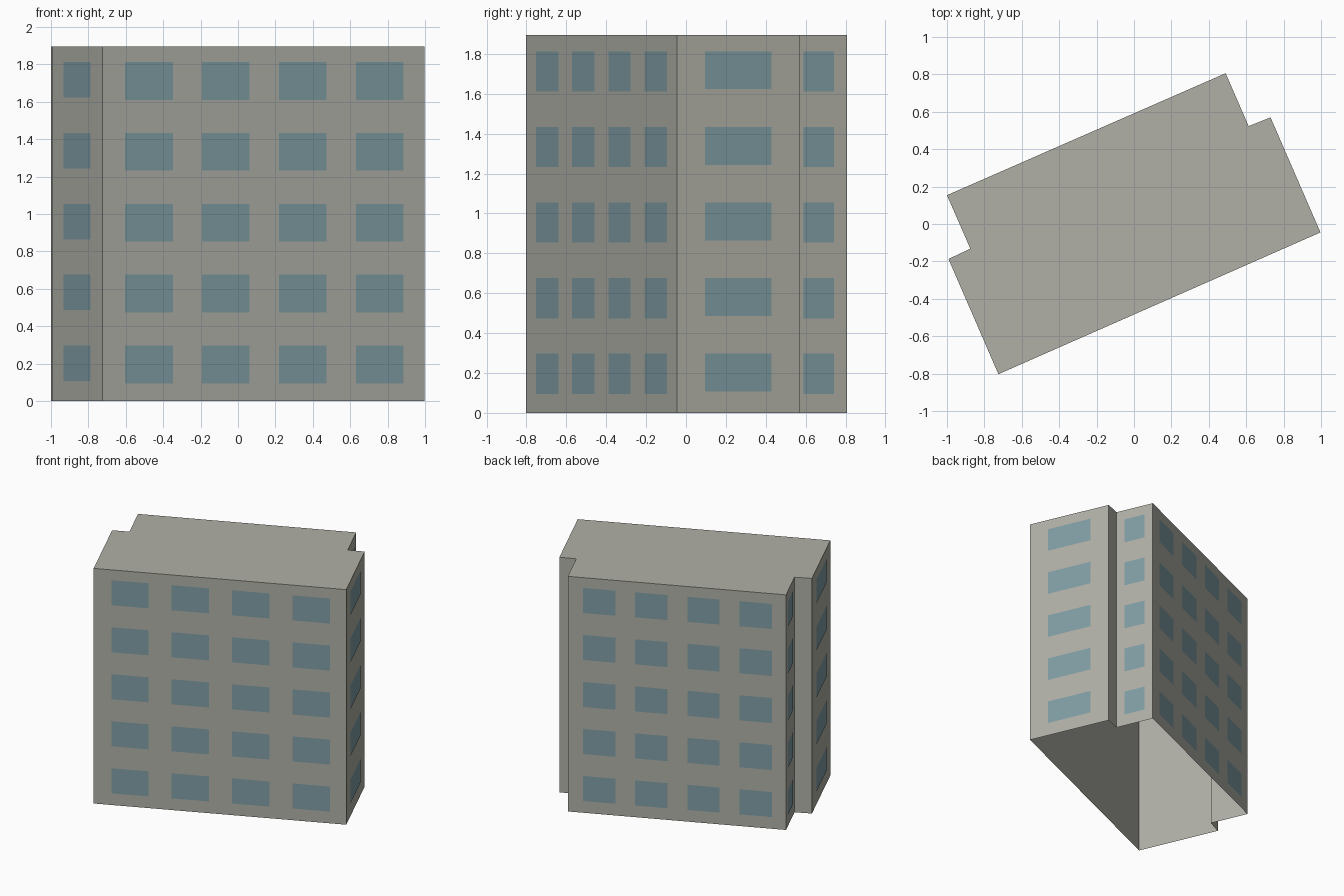
import bpy
import bmesh
from mathutils import Vector

cube = bpy.data.objects.get("Cube")
if cube:
    bpy.data.objects.remove(cube, do_unlink=True)

HEIGHT = 1.895
FLOORS = 5
STOREY = HEIGHT / FLOORS
HEAD = 0.297      # top of a window above its own floor
OFFSET = 0.002    # gap between wall and pane


def make_material(name, color):
    mat = bpy.data.materials.new(name)
    mat.use_nodes = True
    mat.diffuse_color = (*color, 1)
    mat.node_tree.nodes["Principled BSDF"].inputs["Base Color"].default_value = (*color, 1)
    return mat


def make_object(name, bm, mat):
    mesh = bpy.data.meshes.new(name)
    bm.to_mesh(mesh)
    bm.free()
    mesh.materials.append(mat)
    obj = bpy.data.objects.new(name, mesh)
    bpy.context.collection.objects.link(obj)
    return obj


concrete = make_material("warm grey concrete", (0.434, 0.434, 0.385))
glass = make_material("blue grey glass", (0.214, 0.337, 0.374))

# Footprint, counter-clockwise from the front corner, with a notch at each end
footprint = [Vector(p) for p in (
    (-0.725, -0.803), (0.997, -0.045), (0.73, 0.57), (0.613, 0.523),
    (0.49, 0.806), (-1.0, 0.154), (-0.875, -0.132), (-0.992, -0.187))]
count = len(footprint)

# Building shell: walls and flat roof, open underneath
bm = bmesh.new()
base = [bm.verts.new((p.x, p.y, 0)) for p in footprint]
top = [bm.verts.new((p.x, p.y, HEIGHT)) for p in footprint]
for i in range(count):
    j = (i + 1) % count
    bm.faces.new((base[i], base[j], top[j], top[i]))
bm.faces.new(top)
make_object("building_shell", bm, concrete)


def add_windows(name, wall, spans, height):
    """Panes on one wall; spans are fractions along it, repeated on each floor."""
    start, end = footprint[wall], footprint[(wall + 1) % count]
    along = end - start
    out = Vector((along.y, -along.x)).normalized() * OFFSET
    bm = bmesh.new()
    for floor in range(FLOORS):
        head = floor * STOREY + HEAD
        sill = head - height
        for a, b in spans:
            p, q = start + along * a + out, start + along * b + out
            bm.faces.new([bm.verts.new((v.x, v.y, z)) for v, z in
                          ((p, sill), (q, sill), (q, head), (p, head))])
    make_object(name, bm, glass)


# Four columns on the long walls, one on each end wall
columns = [(0.07 + 0.239 * i, 0.218 + 0.239 * i) for i in range(4)]
single = [(0.228, 0.77)]
add_windows("front_windows", 0, columns, 0.202)
add_windows("back_windows", 4, columns, 0.202)
add_windows("left_end_windows", 1, single, 0.19)
add_windows("right_end_windows", 7, single, 0.19)
add_windows("left_recess_windows", 3, single, 0.202)
add_windows("right_recess_windows", 5, single, 0.202)
